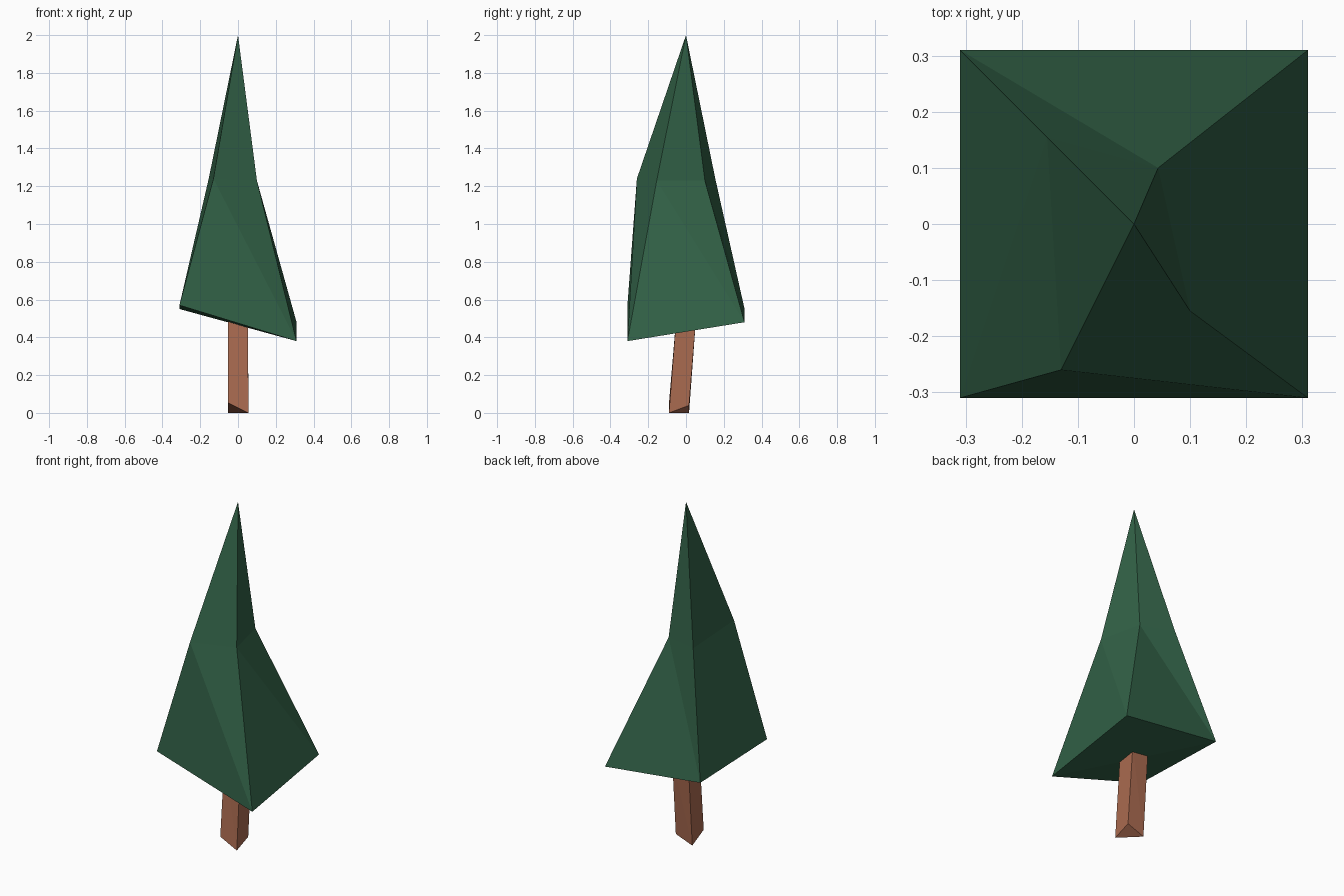
import bpy, bmesh
from mathutils import Vector

if "Cube" in bpy.data.objects:
    bpy.data.objects.remove(bpy.data.objects["Cube"])


def material(name, rgb):
    m = bpy.data.materials.new(name)
    m.diffuse_color = (*rgb, 1)
    m.use_nodes = True
    m.node_tree.nodes["Principled BSDF"].inputs["Base Color"].default_value = m.diffuse_color
    return m


def loft(name, rings, apex, mat):
    """Stack of four-sided rings (front left, front right, back right, back left)."""
    bm = bmesh.new()
    loops = [[bm.verts.new(p) for p in ring] for ring in rings]
    for low, high in zip(loops, loops[1:]):
        for i in range(4):
            j = (i + 1) % 4
            bm.faces.new((low[i], low[j], high[i]))
            bm.faces.new((low[j], high[j], high[i]))
    # underside folded along the front-right to back-left diagonal
    fl, fr, br, bl = loops[0]
    bm.faces.new((fl, bl, fr))
    bm.faces.new((fr, bl, br))
    # pointed or flat top
    if apex:
        tip = bm.verts.new(apex)
        for i in range(4):
            bm.faces.new((loops[-1][i], loops[-1][(i + 1) % 4], tip))
    else:
        bm.faces.new(loops[-1])
    bmesh.ops.recalc_face_normals(bm, faces=bm.faces)
    mesh = bpy.data.meshes.new(name)
    bm.to_mesh(mesh)
    bm.free()
    mesh.materials.append(mat)
    obj = bpy.data.objects.new(name, mesh)
    bpy.context.collection.objects.link(obj)
    return obj


def square(x0, x1, y0, y1, heights):
    corners = ((x0, y0), (x1, y0), (x1, y1), (x0, y1))
    return [Vector((x, y, z)) for (x, y), z in zip(corners, heights)]


green = material("pine green", (0.031, 0.117, 0.061))
brown = material("bark brown", (0.40, 0.145, 0.08))

# Foliage: tilted square skirt, uneven waist, pointed tip
skirt = square(-0.31, 0.31, -0.31, 0.31, (0.57, 0.38, 0.48, 0.55))
waist = [(-0.13, -0.26, 1.24), (0.10, -0.155, 1.23),
         (0.043, 0.10, 1.23), (-0.155, 0.155, 1.24)]
loft("foliage", [skirt, waist], (0, 0, 2), green)

# Trunk: leaning square post with an uneven foot
foot = square(-0.052, 0.055, -0.09, 0.016, (0.053, 0, 0.04, 0))
top = square(-0.052, 0.053, -0.052, 0.053, (0.5,) * 4)
loft("trunk", [foot, top], None, brown)
